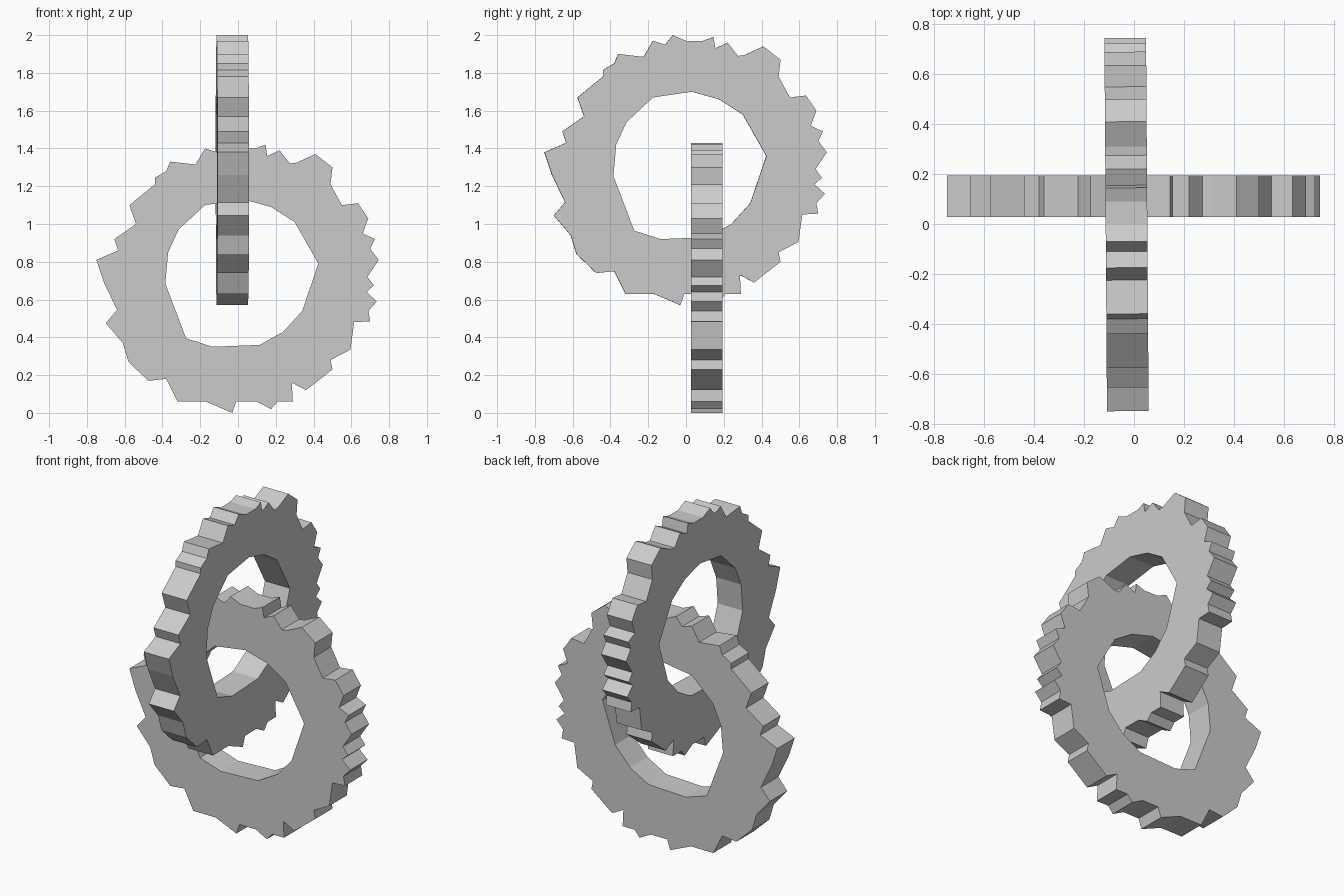
import bpy, bmesh
from math import radians
from mathutils import Matrix

if "Cube" in bpy.data.objects:
    bpy.data.objects.remove(bpy.data.objects["Cube"])

# Jagged outer edge of a link (across, up), anticlockwise from the right
RIM = [(.745, .81), (.70, .87), (.725, .92), (.66, .95), (.69, 1.03), (.635, 1.11),
       (.55, 1.10), (.49, 1.21), (.50, 1.30), (.41, 1.37), (.31, 1.325), (.275, 1.32),
       (.22, 1.39), (.155, 1.36), (.145, 1.42), (.09, 1.40), (0, 1.40), (-.07, 1.43),
       (-.11, 1.38), (-.175, 1.40), (-.225, 1.315), (-.36, 1.33), (-.38, 1.28),
       (-.44, 1.245), (-.44, 1.21), (-.575, 1.10), (-.54, 1.0), (-.655, .92),
       (-.635, .86), (-.75, .81), (-.71, .69), (-.64, .545), (-.70, .475),
       (-.61, .37), (-.58, .27), (-.475, .17), (-.38, .18), (-.32, .06), (-.17, .06),
       (-.03, .0), (-.01, .06), (.10, .06), (.175, .02), (.21, .06), (.29, .06),
       (.285, .16), (.36, .12), (.50, .23), (.49, .28), (.595, .335), (.615, .48),
       (.70, .485), (.69, .54), (.735, .59), (.68, .64), (.72, .675), (.685, .72)]

# Faceted hole
HOLE = [(.425, .79), (.34, .54), (.24, .43), (.115, .36), (-.135, .35), (-.275, .395),
        (-.385, .685), (-.37, .85), (-.315, .97), (-.175, 1.10), (.03, 1.13),
        (.175, 1.09), (.30, 1.01)]

THICKNESS = 0.167


def make_link(name, matrix):
    """Fill the rim with its hole, extrude it and place it in the scene."""
    curve = bpy.data.curves.new(name + "_profile", 'CURVE')
    curve.dimensions = '2D'
    curve.fill_mode = 'BOTH'
    curve.extrude = THICKNESS / 2
    for loop in (RIM, HOLE):
        spline = curve.splines.new('POLY')
        spline.points.add(len(loop) - 1)
        for p, (u, w) in zip(spline.points, loop):
            p.co = (u, w, 0, 1)
        spline.use_cyclic_u = True
        spline.use_smooth = False
    temp = bpy.data.objects.new(name + "_profile", curve)
    bpy.context.collection.objects.link(temp)
    deps = bpy.context.evaluated_depsgraph_get()
    mesh = bpy.data.meshes.new_from_object(temp.evaluated_get(deps))
    bpy.data.objects.remove(temp)

    bm = bmesh.new()
    bm.from_mesh(mesh)
    bmesh.ops.remove_doubles(bm, verts=bm.verts, dist=1e-4)
    bmesh.ops.recalc_face_normals(bm, faces=bm.faces)
    bm.transform(matrix)
    for f in bm.faces:
        f.smooth = False
    bm.to_mesh(mesh)
    bm.free()
    mesh.name = name
    link = bpy.data.objects.new(name, mesh)
    bpy.context.collection.objects.link(link)


upright = Matrix.Rotation(radians(90), 4, 'X')

# Lower link faces the front, upper link is turned sideways through its hole
make_link("lower_link", Matrix.Translation((0, 0.111, 0)) @ upright)
make_link("upper_link", Matrix.Translation((-0.03, 0, 0.57))
          @ Matrix.Rotation(radians(90.4), 4, 'Z') @ upright)
